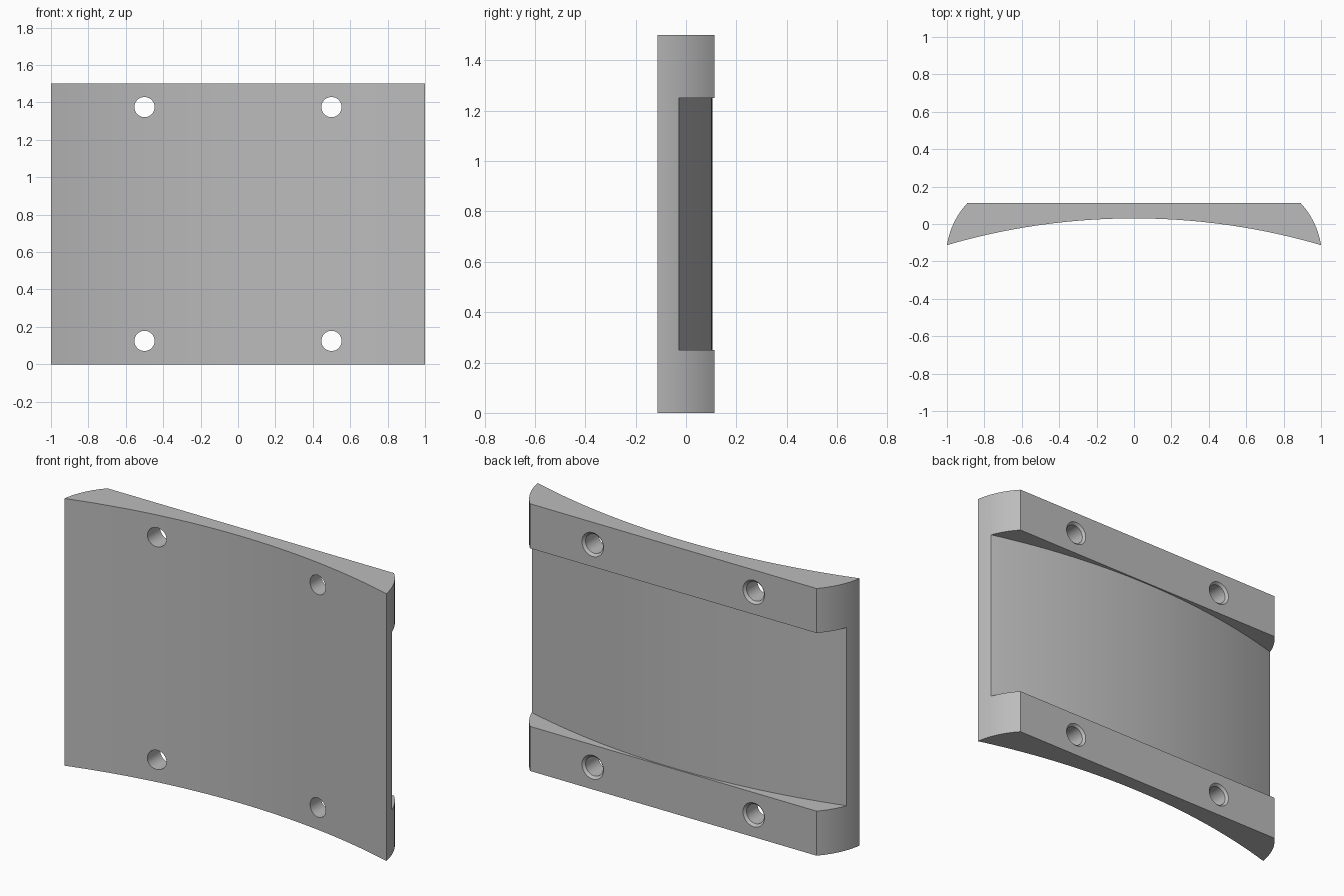
import bpy, bmesh, math

cube = bpy.data.objects.get("Cube")
if cube:
    bpy.data.objects.remove(cube, do_unlink=True)

HALF_Y, HEIGHT, BAR = 0.113, 1.5, 0.25
FRONT_PEAK, BACK_PEAK = 0.03, 0.105
RADIUS = (1 + (FRONT_PEAK + HALF_Y) ** 2) / (2 * (FRONT_PEAK + HALF_Y))
CENTRE_Y = FRONT_PEAK - RADIUS

grey = bpy.data.materials.new("plain grey")
grey.use_nodes = True
colour = (0.5, 0.5, 0.5, 1)
grey.diffuse_color = colour
grey.node_tree.nodes["Principled BSDF"].inputs["Base Color"].default_value = colour


def make_object(name, bm):
    bmesh.ops.recalc_face_normals(bm, faces=bm.faces)
    mesh = bpy.data.meshes.new(name)
    bm.to_mesh(mesh)
    bm.free()
    mesh.materials.append(grey)
    obj = bpy.data.objects.new(name, mesh)
    bpy.context.collection.objects.link(obj)
    return obj


def prism(name, outline, bottom, top):
    bm = bmesh.new()
    face = bm.faces.new([bm.verts.new((x, y, bottom)) for x, y in outline])
    ext = bmesh.ops.extrude_face_region(bm, geom=[face])
    verts = [v for v in ext["geom"] if isinstance(v, bmesh.types.BMVert)]
    bmesh.ops.translate(bm, verts=verts, vec=(0, 0, top - bottom))
    return make_object(name, bm)


def saddle_arc(peak, half_width, steps=48):
    """Arc about the shared curvature centre, from -x to +x."""
    r = peak - CENTRE_Y
    a = math.asin(half_width / r)
    angles = [a * (2 * i / steps - 1) for i in range(steps + 1)]
    return [(r * math.sin(t), CENTRE_Y + r * math.cos(t)) for t in angles]


def bulged_side(start, end, bulge, steps=14):
    """Outward curved edge between two points, without its start point."""
    dx, dy = end[0] - start[0], end[1] - start[1]
    length = math.hypot(dx, dy)
    pts = []
    for i in range(1, steps + 1):
        t = i / steps
        b = bulge * 4 * t * (1 - t)
        pts.append((start[0] + dx * t + b * dy / length,
                    start[1] + dy * t - b * dx / length))
    return pts


# Plate outline: curved front, bulged sides, flat back
front = saddle_arc(FRONT_PEAK, 1.0)
side = bulged_side(front[-1], (0.89, HALF_Y), 0.019)
outline = front + side + [(-x, y) for x, y in reversed(side)]
plate = prism("saddle_plate", outline, 0, HEIGHT)

# Recess between the two back bars
recess = saddle_arc(BACK_PEAK, 1.15, 56) + [(1.15, 0.4), (-1.15, 0.4)]
cutters = [prism("recess_cutter", recess, BAR, HEIGHT - BAR)]


# Bolt holes, chamfered at the back
def hole_cutter(x, z, sides=40):
    bm = bmesh.new()
    rings = []
    for y, r in ((-0.3, 0.054), (0.1, 0.054), (0.133, 0.087)):
        rings.append([bm.verts.new((x + r * math.cos(math.tau * i / sides), y,
                                    z + r * math.sin(math.tau * i / sides)))
                      for i in range(sides)])
    for a, b in zip(rings, rings[1:]):
        for i in range(sides):
            j = (i + 1) % sides
            bm.faces.new((a[i], a[j], b[j], b[i]))
    bm.faces.new(rings[0])
    bm.faces.new(rings[-1])
    return make_object("hole_cutter", bm)


for x in (-0.5, 0.5):
    for z in (BAR / 2, HEIGHT - BAR / 2):
        cutters.append(hole_cutter(x, z))

# Cut the plate, then drop the helpers
bpy.ops.object.select_all(action="DESELECT")
bpy.context.view_layer.objects.active = plate
plate.select_set(True)
for cutter in cutters:
    cutter.hide_render = True
    mod = plate.modifiers.new("cut", "BOOLEAN")
    mod.operation = "DIFFERENCE"
    mod.solver = "EXACT"
    mod.object = cutter
    bpy.ops.object.modifier_apply(modifier=mod.name)
    bpy.data.objects.remove(cutter, do_unlink=True)

bpy.ops.object.shade_smooth_by_angle(angle=math.radians(25))
